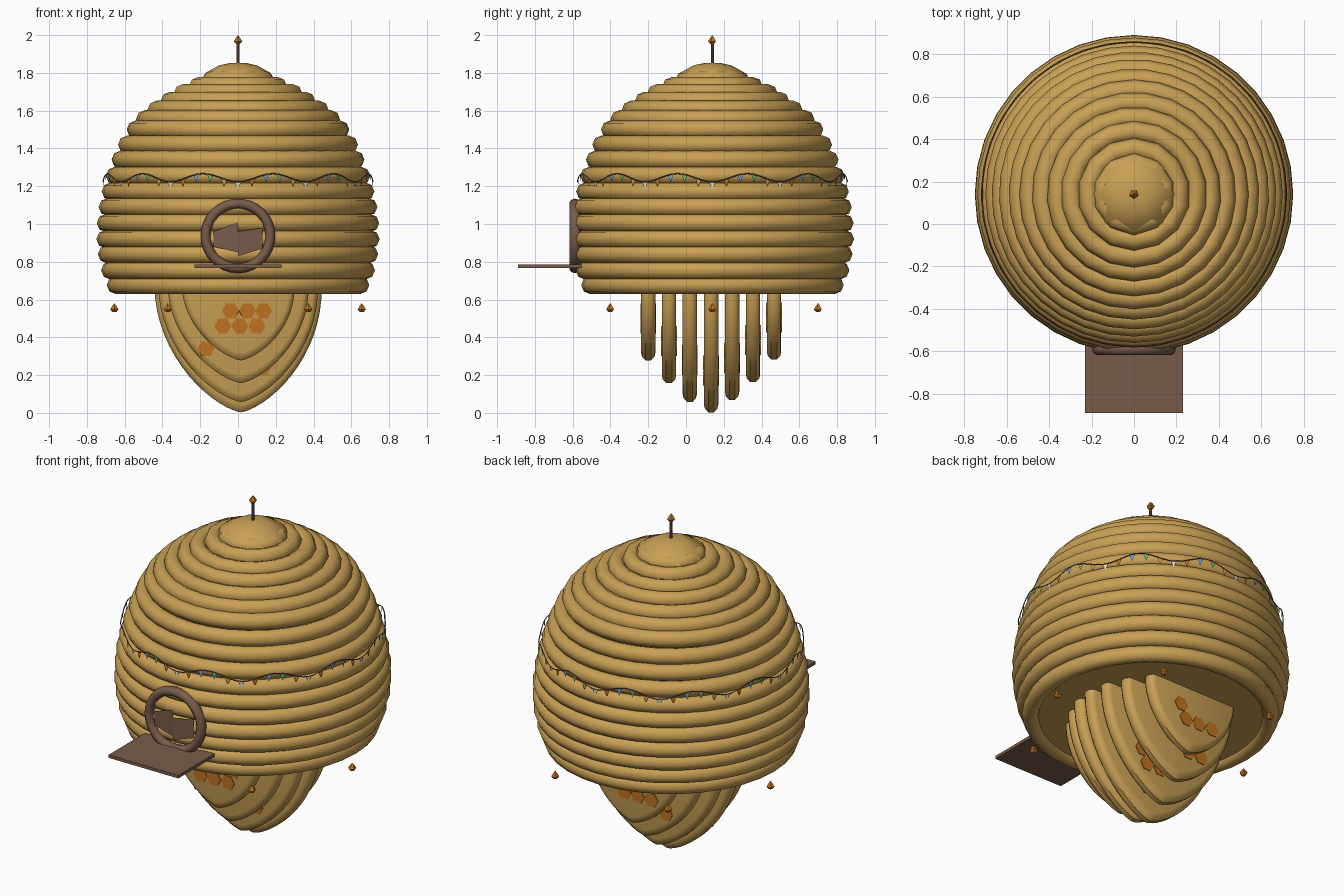
import bpy, bmesh, math, random
from mathutils import Vector

if "Cube" in bpy.data.objects:
    bpy.data.objects.remove(bpy.data.objects["Cube"])

random.seed(4)
CY = 0.14  # hive axis in y


def mat(name, r, g, b):
    m = bpy.data.materials.new(name)
    m.diffuse_color = (r, g, b, 1)
    m.use_nodes = True
    m.node_tree.nodes["Principled BSDF"].inputs["Base Color"].default_value = m.diffuse_color
    return m


STRAW = mat("straw", 0.58, 0.35, 0.09)
WOOD = mat("brown wood", 0.19, 0.107, 0.07)
HONEY = mat("honey orange", 0.52, 0.17, 0.015)
BLUE = mat("flag blue", 0.15, 0.36, 0.75)
WHITE = mat("flag cream", 0.75, 0.72, 0.62)
GREEN = mat("flag green", 0.13, 0.45, 0.17)


def make(name, verts, faces, mats, smooth=None, idx=None):
    me = bpy.data.meshes.new(name)
    me.from_pydata(verts, [], faces)
    for m in mats:
        me.materials.append(m)
    if idx:
        for p, i in zip(me.polygons, idx):
            p.material_index = i
    ob = bpy.data.objects.new(name, me)
    bpy.context.collection.objects.link(ob)
    bm = bmesh.new()
    bm.from_mesh(me)
    bmesh.ops.remove_doubles(bm, verts=bm.verts, dist=1e-5)
    if not idx:
        bmesh.ops.recalc_face_normals(bm, faces=bm.faces)
    bm.to_mesh(me)
    bm.free()
    if smooth:
        bpy.ops.object.select_all(action='DESELECT')
        ob.select_set(True)
        bpy.context.view_layer.objects.active = ob
        bpy.ops.object.shade_smooth_by_angle(angle=math.radians(smooth))
    return ob


def lathe(name, prof, n, m, centre=(0, CY, 0), closed=False, smooth=None):
    """Spin (radius, height) points round a vertical axis."""
    k = len(prof)
    vs = []
    for i in range(n):
        a = 2 * math.pi * i / n - math.pi / 2
        vs += [(centre[0] + r * math.cos(a), centre[1] + r * math.sin(a), centre[2] + z) for r, z in prof]
    fs = []
    for i in range(n):
        j = (i + 1) % n
        for q in range(k if closed else k - 1):
            w = (q + 1) % k
            f = [i * k + q, j * k + q]
            if prof[w][0] > 0:
                f.append(j * k + w)
            f.append(i * k + w)
            if prof[q][0] == 0:
                f.remove(j * k + q)
            fs.append(f)
    return make(name, vs, fs, [m], smooth)


def circle(R, z, r, n=8):
    return [(R + r * math.cos(2 * math.pi * i / n), z + r * math.sin(2 * math.pi * i / n)) for i in range(n)]


# straw coils: (height, outer radius)
coils = [(0.677, 0.695), (0.755, 0.725), (0.84, 0.742), (0.92, 0.75), (1.005, 0.748),
         (1.09, 0.738), (1.172, 0.722), (1.255, 0.70), (1.34, 0.67), (1.42, 0.636),
         (1.50, 0.59), (1.555, 0.54), (1.605, 0.48), (1.652, 0.41), (1.692, 0.345),
         (1.73, 0.265), (1.762, 0.195)]
for i, (z, r) in enumerate(coils):
    lathe(f"straw_coil_{i + 1}", circle(r - 0.048, z, 0.048), max(10, min(36, round(r * 52))),
          STRAW, closed=True, smooth=70)

# crown cap, hive floor and finial
lathe("crown_cap", [(0.19, 1.77), (0.172, 1.80), (0.10, 1.84), (0.05, 1.851), (0, 1.854)], 8, STRAW, smooth=60)
lathe("hive_floor", [(0.64, 0.66), (0, 0.66)], 36, STRAW)
lathe("finial_rod", [(0, 1.83), (0.008, 1.83), (0.008, 1.97), (0, 1.97)], 8, WOOD)


# honey drops: one on the finial, six under the rim
def drop(name, x, y, z):
    lathe(name, [(0, -0.021), (0.012, -0.02), (0.023, -0.007), (0.013, 0.01), (0, 0.026)], 5, HONEY, (x, y, z))


drop("finial_drop", 0, CY, 1.974)
for i, (x, y) in enumerate([(s * a, CY + b) for s in (-1, 1) for a, b in ((0.655, 0), (0.372, -0.54), (0.372, 0.56))]):
    drop(f"rim_drop_{i + 1}", x, y, 0.555)

# honeycomb slabs with rounded rims, and hexagon cells on both faces
TOP = 0.67


def hexes(name, cx, cz, y, spots):
    vs, fs = [], []
    for u, v in spots:
        b = len(vs)
        vs += [(cx + u + 0.045 * math.cos(math.pi * k / 3), y, cz + v + 0.045 * math.sin(math.pi * k / 3))
               for k in range(6)]
        fs.append(list(range(b, b + 6)))
    ob = make(name, vs, fs, [HONEY])
    s = ob.modifiers.new("plate", 'SOLIDIFY')
    s.thickness = 0.006
    s.offset = 0


cluster = [(-0.06, 0.04), (0.03, 0.04), (0.115, 0.04), (-0.10, -0.04), (-0.01, -0.04), (0.08, -0.04)]
combs = [(-0.20, 0.275, 0.30), (-0.09, 0.155, 0.375), (0.02, 0.055, 0.425), (0.133, 0.0, 0.445),
         (0.244, 0.065, 0.425), (0.355, 0.16, 0.375), (0.466, 0.28, 0.30)]
H, N = 0.038, 32
for i, (y, bot, a) in enumerate(combs):
    rim = [(-H, 0.045), (-0.033, 0.022), (-0.015, 0.003), (0.015, 0.003), (0.033, 0.022), (H, 0.045)]
    vs, fs = [], []
    for dy, inset in rim:
        for k in range(N + 1):
            s = math.cos(math.pi * k / N)
            t = math.sin(math.pi * k / N)
            w = (a - inset * 0.7) * math.copysign(abs(s) ** 1.4, s)
            vs.append((w + 0.015 * t, y + dy, TOP - (TOP - bot - inset) * t))
    M = N + 1
    for q in range(5):
        for k in range(N):
            fs.append((q * M + k, q * M + k + 1, (q + 1) * M + k + 1, (q + 1) * M + k))
    fs.append(list(range(M)))
    fs.append(list(range(5 * M, 6 * M)))
    fs.append([q * M for q in range(6)] + [q * M + N for q in reversed(range(6))])
    make(f"honeycomb_{i + 1}", vs, fs, [STRAW], 40)
    for side, tag in ((-1, "front"), (1, "back")):
        cells = cluster if (i, side) == (0, -1) else random.sample(cluster, 4)
        cx = 0.02 if i == 0 else random.uniform(-0.08, 0.08)
        hexes(f"cells_{i + 1}_{tag}", cx, bot + 0.225, y + side * (H + 0.001), cells)

# entrance ring, sunken door and landing board
EZ = 0.937
vs, fs = [], []
A, B = 32, 10
for i in range(A):
    u = 2 * math.pi * i / A
    for j in range(B):
        v = 2 * math.pi * j / B
        r = 0.171 + 0.026 * math.cos(v)
        vs.append((r * math.cos(u), -0.588 + 0.03 * math.sin(v), EZ + r * math.sin(u)))
        i2, j2 = (i + 1) % A, (j + 1) % B
        fs.append((i * B + j, i2 * B + j, i2 * B + j2, i * B + j2))
make("entrance_ring", vs, fs, [WOOD], 60)
door = [(-0.13, 0.96), (0, 1.01), (0, 0.85), (-0.13, 0.88), (0, 0.96), (0.13, 0.98), (0.13, 0.87), (0, 0.83)]
make("entrance_door", [(x, -0.613 + abs(x) * 0.1, z) for x, z in door], [(3, 2, 1, 0), (7, 6, 5, 4)], [WOOD])
bpy.ops.mesh.primitive_cube_add(size=1, location=(0, -0.72, 0.776))
board = bpy.context.object
board.name = "landing_board"
board.scale = (0.46, 0.34, 0.018)
board.data.materials.append(WOOD)

# bunting: twelve swags of cord with five flags each
SW, RB = 12, 0.715


def cord(a):
    """Point on the cord at angle a; swags hang lowest at front, sides and back."""
    z = 1.245 - 0.022 * math.cos(SW * a)
    return Vector((RB * math.sin(a), CY - RB * math.cos(a), z))


cu = bpy.data.curves.new("bunting_cord", 'CURVE')
cu.dimensions = '3D'
cu.bevel_depth = 0.003
cu.bevel_resolution = 0
sp = cu.splines.new('POLY')
sp.points.add(143)
for i, p in enumerate(sp.points):
    p.co = (*cord(2 * math.pi * i / 144), 1)
sp.use_cyclic_u = True
cu.materials.append(WOOD)
bpy.context.collection.objects.link(bpy.data.objects.new("bunting_cord", cu))

vs, fs, idx = [], [], []
for i in range(60):
    a = 2 * math.pi * i / 60
    p, q = cord(a - 0.023), cord(a + 0.023)
    tip = (p + q) / 2 - Vector((0, 0, 0.04))
    vs += [p, tip, q]
    fs.append((3 * i, 3 * i + 1, 3 * i + 2))
    idx.append((2, 1, 0, 3, 4)[i % 5])
make("bunting_flags", vs, fs, [BLUE, HONEY, WHITE, GREEN, STRAW], idx=idx)
